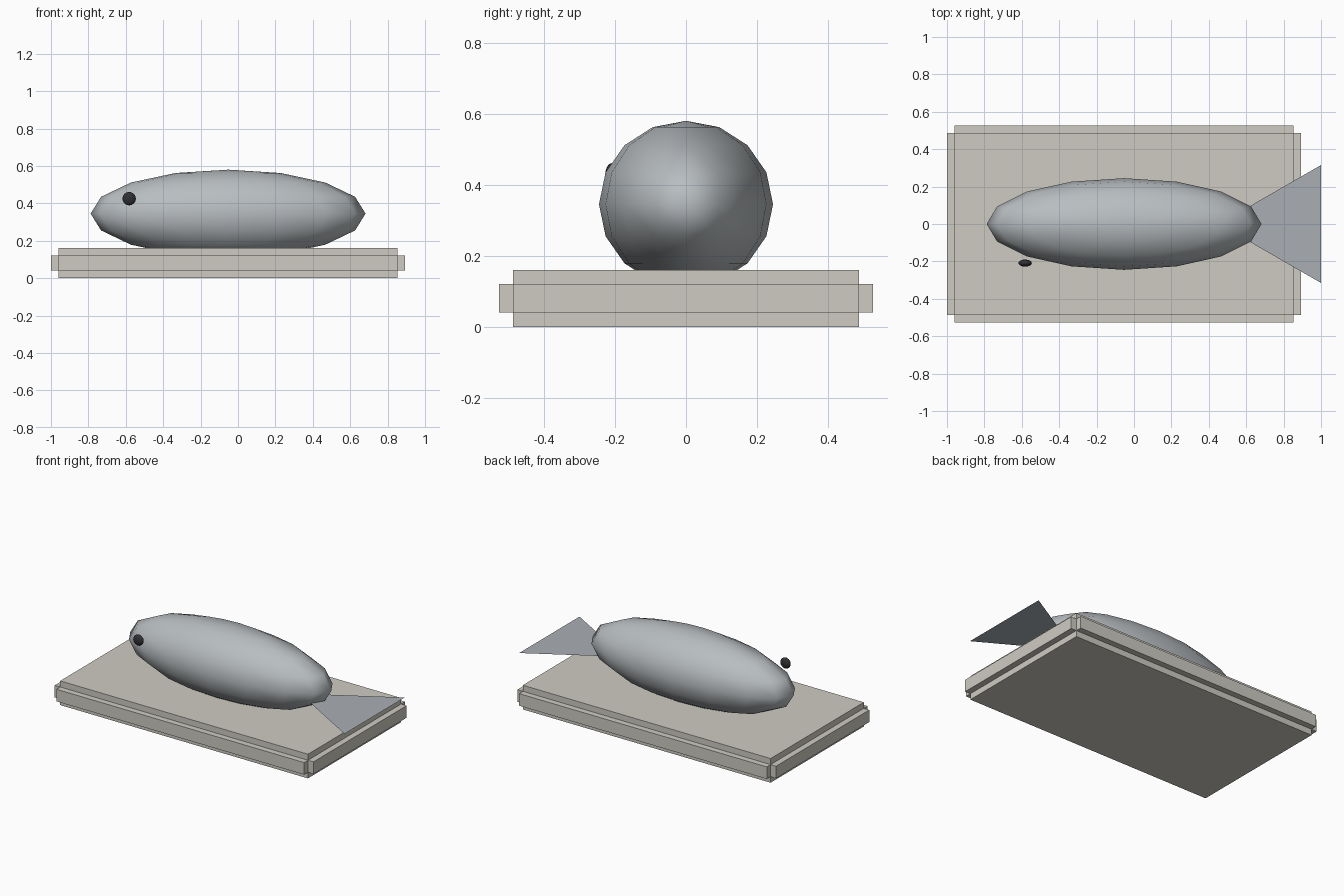
import bpy
from math import pi

if "Cube" in bpy.data.objects:
    bpy.data.objects.remove(bpy.data.objects["Cube"])


def paint(obj, name, color):
    mat = bpy.data.materials.get(name) or bpy.data.materials.new(name)
    mat.diffuse_color = (*color, 1)
    mat.use_nodes = True
    mat.node_tree.nodes["Principled BSDF"].inputs["Base Color"].default_value = mat.diffuse_color
    obj.data.materials.append(mat)


def box(name, x, y, z):
    """Box from (min, max) ranges on each axis."""
    bpy.ops.mesh.primitive_cube_add(size=1, location=[sum(r) / 2 for r in (x, y, z)])
    obj = bpy.context.object
    obj.name = name
    obj.scale = [r[1] - r[0] for r in (x, y, z)]
    bpy.ops.object.transform_apply(location=False, rotation=False, scale=True)
    paint(obj, "stone", (0.62, 0.60, 0.54))
    return obj


def ellipsoid(name, center, radii, segments, rings):
    bpy.ops.mesh.primitive_uv_sphere_add(segments=segments, ring_count=rings,
                                         radius=1, location=center)
    obj = bpy.context.object
    obj.name = name
    obj.scale = radii
    bpy.ops.object.transform_apply(location=False, rotation=False, scale=True)
    bpy.ops.object.shade_smooth()
    return obj


# Slab with a raised band on each of its four sides
X0, X1, Y, H, BAND = -0.96, 0.853, 0.487, 0.16, 0.04
band_z = (0.04, 0.12)
box("slab", (X0, X1), (-Y, Y), (0, H))
box("front_band", (X0, X1), (-Y - BAND, -Y), band_z)
box("back_band", (X0, X1), (Y, Y + BAND), band_z)
box("left_band", (X0 - BAND, X0), (-Y, Y), band_z)
box("right_band", (X1, X1 + BAND), (-Y, Y), band_z)

# Fish body, sunk slightly into the slab
body = ellipsoid("fish_body", (-0.053, 0, 0.345), (0.735, 0.245, 0.235), 16, 8)
paint(body, "fish_skin", (0.48, 0.51, 0.53))

# Single eye on the front side
eye = ellipsoid("eye", (-0.582, -0.209, 0.425), (0.036, 0.019, 0.036), 16, 8)
paint(eye, "eye_dark", (0.03, 0.03, 0.035))

# Flat triangular tail, point buried in the body
R = 0.364
bpy.ops.mesh.primitive_circle_add(vertices=3, radius=R, fill_type='NGON',
                                  location=(1 - R / 2, 0, 0.268),
                                  rotation=(0, 0, pi / 2))
tail = bpy.context.object
tail.name = "tail_fin"
paint(tail, "fin_skin", (0.40, 0.43, 0.46))
